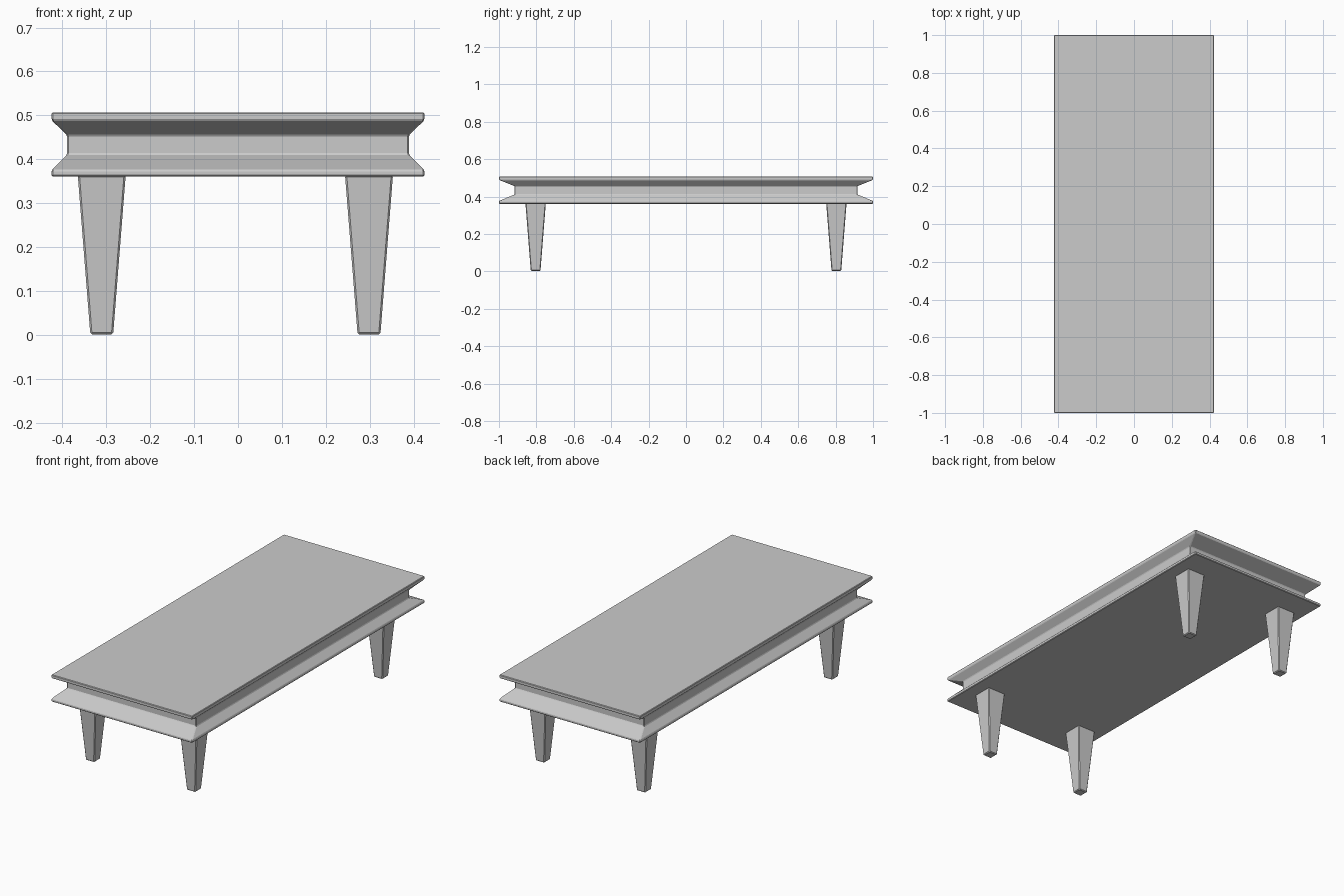
import bpy, bmesh

if "Cube" in bpy.data.objects:
    bpy.data.objects.remove(bpy.data.objects["Cube"])


def loft(name, rings, center=(0, 0), bevel=0.003):
    """Closed solid through rectangular rings given as (half_x, half_y, z)."""
    bm = bmesh.new()
    loops = []
    for hx, hy, z in rings:
        loops.append([bm.verts.new((sx * hx, sy * hy, z))
                      for sx, sy in ((-1, -1), (1, -1), (1, 1), (-1, 1))])
    for a, b in zip(loops, loops[1:]):
        for i in range(4):
            j = (i + 1) % 4
            bm.faces.new((a[i], a[j], b[j], b[i]))
    bm.faces.new(loops[0][::-1])
    bm.faces.new(loops[-1])
    bmesh.ops.recalc_face_normals(bm, faces=bm.faces[:])
    mesh = bpy.data.meshes.new(name)
    bm.to_mesh(mesh)
    bm.free()
    obj = bpy.data.objects.new(name, mesh)
    obj.location = (center[0], center[1], 0)
    bpy.context.collection.objects.link(obj)
    mod = obj.modifiers.new("edge_bevel", 'BEVEL')
    mod.width = bevel
    mod.segments = 1
    mod.limit_method = 'ANGLE'
    return obj


# Table top: two thin rims flaring out from a recessed band
loft("table_top", [
    (0.424, 1.0, 0.361),
    (0.424, 1.0, 0.376),
    (0.389, 0.916, 0.411),
    (0.389, 0.916, 0.455),
    (0.424, 1.0, 0.489),
    (0.424, 1.0, 0.507),
])

# Four tapered legs
for x, side in ((-0.31, "left"), (0.298, "right")):
    for y, end in ((-0.804, "front"), (0.804, "back")):
        loft(f"{end}_{side}_leg", [
            (0.026, 0.026, 0.002),
            (0.0545, 0.0545, 0.364),
        ], (x, y), 0.004)
